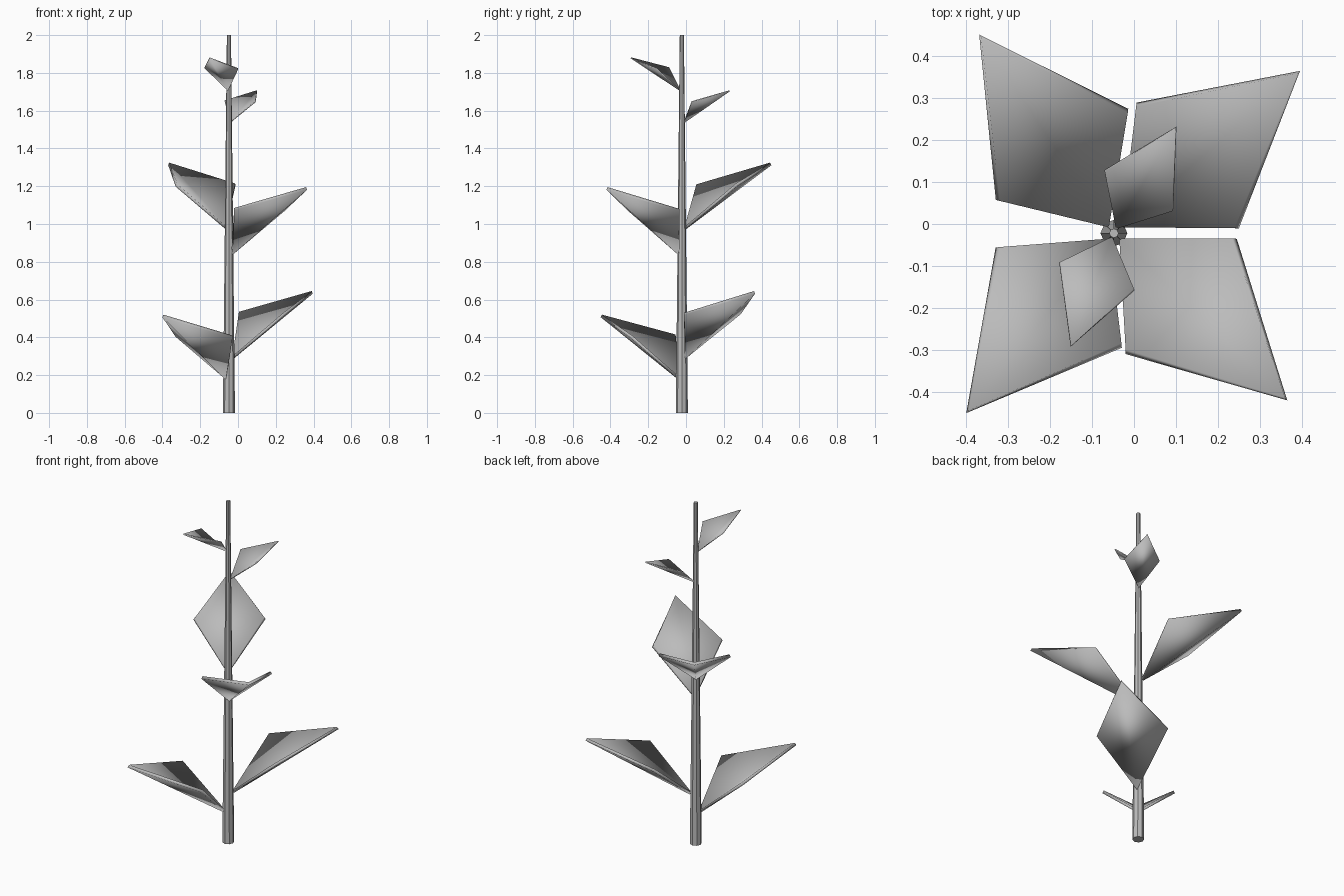
import bpy
import math
from mathutils import Vector

if "Cube" in bpy.data.objects:
    bpy.data.objects.remove(bpy.data.objects["Cube"])

# Single grey material
grey = bpy.data.materials.new("plain grey")
grey.use_nodes = True
colour = (0.5, 0.5, 0.5, 1)
grey.diffuse_color = colour
grey.node_tree.nodes["Principled BSDF"].inputs["Base Color"].default_value = colour


def finish(obj, angle):
    obj.data.materials.clear()
    obj.data.materials.append(grey)
    bpy.ops.object.select_all(action='DESELECT')
    obj.select_set(True)
    bpy.context.view_layer.objects.active = obj
    bpy.ops.object.shade_smooth_by_angle(angle=math.radians(angle))


def leaf(name, base, right, tip, left, thickness):
    """Kite-shaped blade folded along its midrib, corners counter-clockwise."""
    mesh = bpy.data.meshes.new(name)
    mesh.from_pydata([Vector(p) for p in (base, right, tip, left)], [],
                     [(0, 1, 2), (0, 2, 3)])
    obj = bpy.data.objects.new(name, mesh)
    bpy.context.collection.objects.link(obj)
    solid = obj.modifiers.new("thickness", 'SOLIDIFY')
    solid.thickness = thickness
    solid.offset = -1
    finish(obj, 60)


# Tapered stem
bpy.ops.mesh.primitive_cone_add(vertices=8, radius1=0.032, radius2=0.011,
                                depth=2, location=(-0.048, -0.022, 1))
stem = bpy.context.object
stem.name = "stem"
finish(stem, 30)

# Lower pair of large leaves
leaf("lower_front_right_leaf", (-0.06, -0.035, 0.19), (-0.32, -0.055, 0.415),
     (-0.395, -0.445, 0.52), (-0.03, -0.285, 0.41), 0.016)
leaf("lower_back_left_leaf", (-0.03, -0.008, 0.3), (0.24, -0.01, 0.53),
     (0.39, 0.36, 0.645), (0.005, 0.28, 0.535), 0.016)

# Middle pair of large leaves
leaf("middle_front_left_leaf", (-0.035, -0.035, 0.85), (-0.02, -0.3, 1.085),
     (0.36, -0.415, 1.195), (0.235, -0.035, 1.08), 0.016)
leaf("middle_back_right_leaf", (-0.06, -0.008, 0.985), (-0.015, 0.265, 1.215),
     (-0.365, 0.445, 1.325), (-0.32, 0.055, 1.21), 0.016)

# Small leaves near the top
leaf("upper_back_left_leaf", (-0.043, -0.012, 1.54), (0.09, 0.03, 1.65),
     (0.1, 0.23, 1.708), (-0.07, 0.125, 1.655), 0.006)
leaf("top_front_right_leaf", (-0.052, -0.03, 1.71), (-0.175, -0.09, 1.83),
     (-0.15, -0.29, 1.882), (0, -0.155, 1.825), 0.006)
